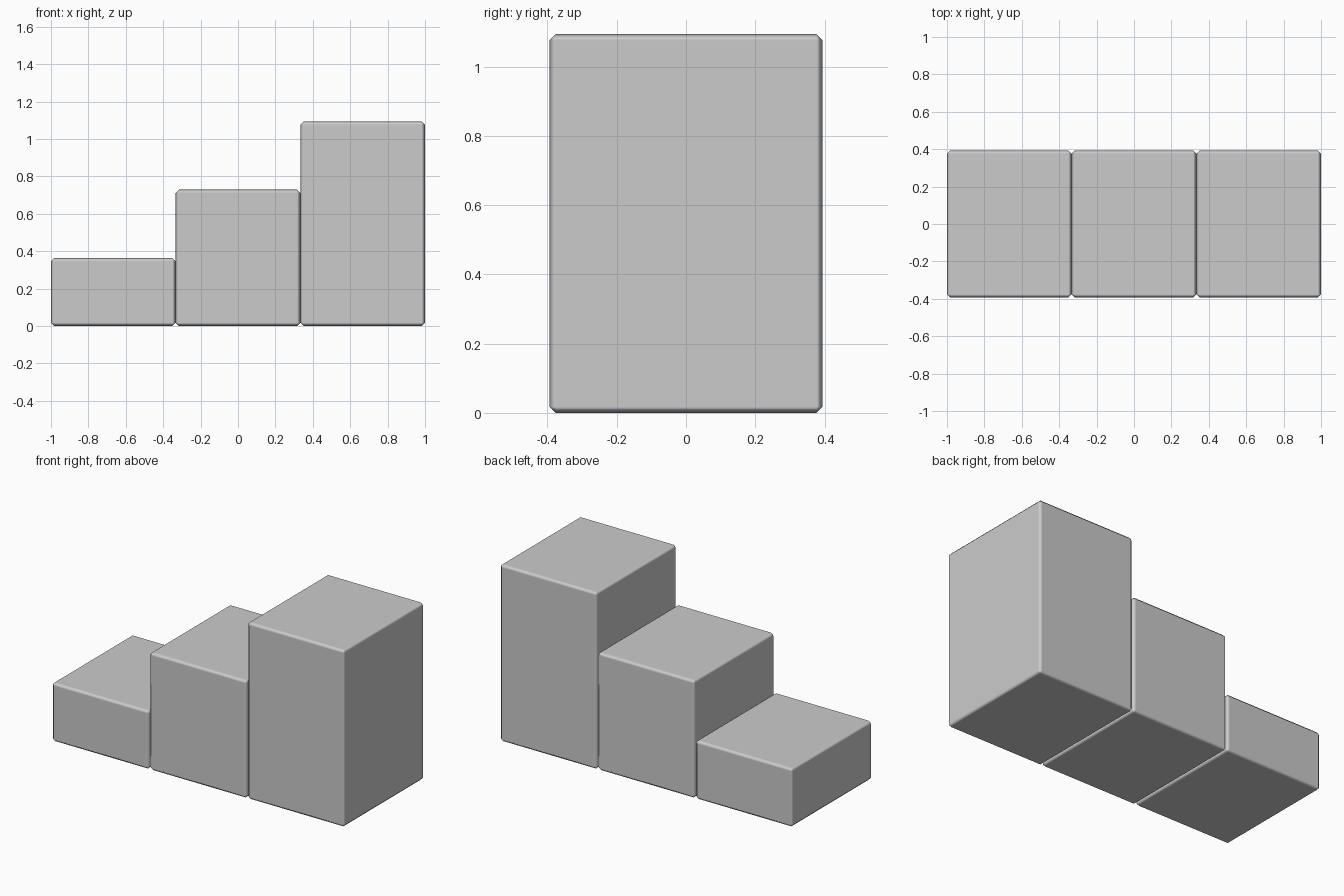
import bpy

if "Cube" in bpy.data.objects:
    bpy.data.objects.remove(bpy.data.objects["Cube"])

WIDTH, DEPTH, RISE, CHAMFER = 2 / 3, 0.788, 0.3646, 0.018


def step_block(name, x, height):
    bpy.ops.mesh.primitive_cube_add(size=1, location=(x, 0, height / 2))
    ob = bpy.context.object
    ob.name = name
    ob.scale = (WIDTH, DEPTH, height)
    bpy.ops.object.transform_apply(location=False, rotation=False, scale=True)
    bpy.ops.object.shade_smooth()
    # narrow chamfer on all edges, main faces stay flat
    bev = ob.modifiers.new("chamfer", 'BEVEL')
    bev.width = CHAMFER
    bev.segments = 1
    bev.limit_method = 'NONE'
    bev.harden_normals = True
    return ob


# three blocks side by side, rising to the right
for i, name in enumerate(("low_step", "middle_step", "high_step")):
    step_block(name, (i - 1) * WIDTH, (i + 1) * RISE)
